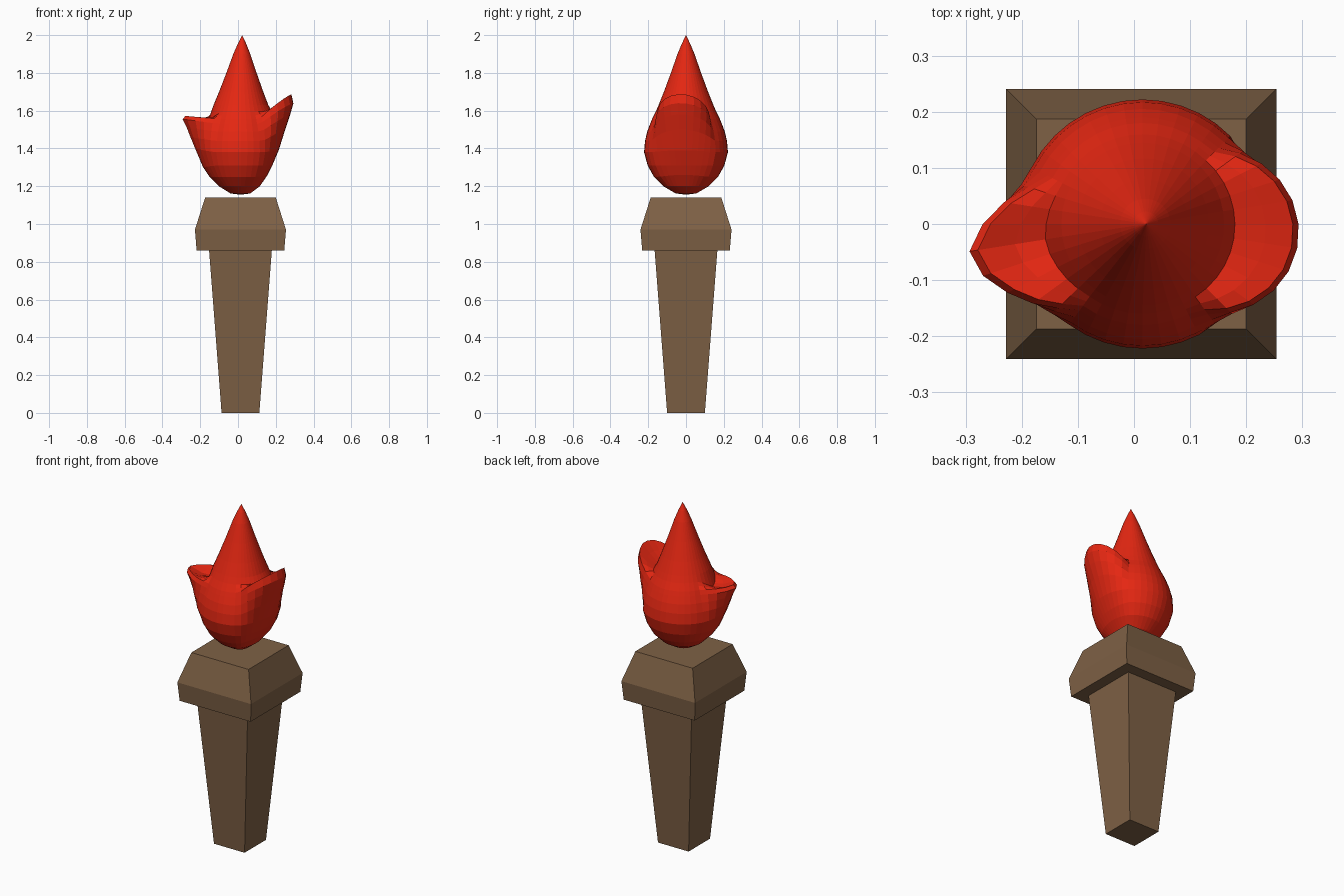
import bpy, bmesh, math

if "Cube" in bpy.data.objects:
    bpy.data.objects.remove(bpy.data.objects["Cube"])


def material(name, rgb):
    m = bpy.data.materials.new(name)
    m.diffuse_color = (*rgb, 1)
    m.use_nodes = True
    m.node_tree.nodes["Principled BSDF"].inputs["Base Color"].default_value = m.diffuse_color
    return m


BROWN = material("brown wood", (0.21, 0.12, 0.06))
RED = material("flame red", (0.78, 0.02, 0.006))


def finish(bm, name, mat):
    bmesh.ops.recalc_face_normals(bm, faces=bm.faces)
    me = bpy.data.meshes.new(name)
    bm.to_mesh(me)
    bm.free()
    me.materials.append(mat)
    ob = bpy.data.objects.new(name, me)
    bpy.context.collection.objects.link(ob)
    return ob


def bridge(bm, a, b):
    n = len(a)
    for i in range(n):
        j = (i + 1) % n
        bm.faces.new((a[i], a[j], b[j], b[i]))


def square_loft(name, sections, cx=0.013):
    """Closed square column through (half width, z) sections."""
    bm = bmesh.new()
    rings = [[bm.verts.new((cx + sx * h, sy * h, z))
              for sx, sy in ((-1, -1), (1, -1), (1, 1), (-1, 1))]
             for h, z in sections]
    for a, b in zip(rings, rings[1:]):
        bridge(bm, a, b)
    bm.faces.new(rings[0])
    bm.faces.new(rings[-1])
    return finish(bm, name, BROWN)


# Tapered handle and bevelled collar
square_loft("handle", [(0.10, 0), (0.166, 0.86)])
square_loft("collar", [(0.232, 0.86), (0.241, 0.97), (0.187, 1.14)])

# Flame: (radius, z) profiles of the plain teardrop and of the two side tongues
PLAIN = [(.055, 1.162), (.12, 1.2), (.17, 1.25), (.203, 1.31), (.222, 1.38),
         (.217, 1.44), (.205, 1.49), (.19, 1.53), (.18, 1.555), (.17, 1.575), (.16, 1.595)]
RIGHT = [(.05, 1.162), (.1, 1.2), (.14, 1.26), (.165, 1.31), (.2, 1.39),
         (.235, 1.5), (.262, 1.58), (.279, 1.64), (.268, 1.687), (.22, 1.64), (.165, 1.595)]
LEFT = [(.055, 1.162), (.115, 1.2), (.165, 1.25), (.2, 1.3), (.245, 1.4),
        (.27, 1.46), (.29, 1.51), (.312, 1.555), (.297, 1.572), (.23, 1.545), (.175, 1.54)]
CONE = [(.145, 1.63), (.117, 1.70), (.08, 1.80), (.045, 1.90), (.022, 1.955)]


def angle_from(deg, centre):
    return (deg - centre + 180) % 360 - 180


def flame():
    bm = bmesh.new()
    n = 40
    rings = []
    for k in range(len(PLAIN) + len(CONE)):
        ring = []
        for i in range(n):
            deg = 360 * i / n
            if k < len(PLAIN):
                # broad rounded right tongue, narrower pointed left tongue
                wr = max(0, 1 - (angle_from(deg, -6) / 52) ** 2) ** 1.2
                d = angle_from(deg, 190)
                wl = max(0, 1 - abs(d) / (42 if d > 0 else 34))
                wl = min(1, wl * 1.1)
                p, q, s = PLAIN[k], RIGHT[k], LEFT[k]
                r, z = (p[c] + wr * (q[c] - p[c]) + wl * (s[c] - p[c]) for c in (0, 1))
            else:
                r, z = CONE[k - len(PLAIN)]
            cx = 0.015 + 0.007 * max(0, (z - 1.6) / 0.4)
            t = math.radians(deg)
            ring.append(bm.verts.new((cx + r * math.cos(t), r * math.sin(t), z)))
        rings.append(ring)
    for a, b in zip(rings, rings[1:]):
        bridge(bm, a, b)
    bottom = bm.verts.new((0.015, 0, 1.155))
    tip = bm.verts.new((0.022, 0, 2.0))
    for ring, pole in ((rings[0], bottom), (rings[-1], tip)):
        for i in range(n):
            bm.faces.new((ring[i], ring[(i + 1) % n], pole))
    return finish(bm, "flame", RED)


flame()
